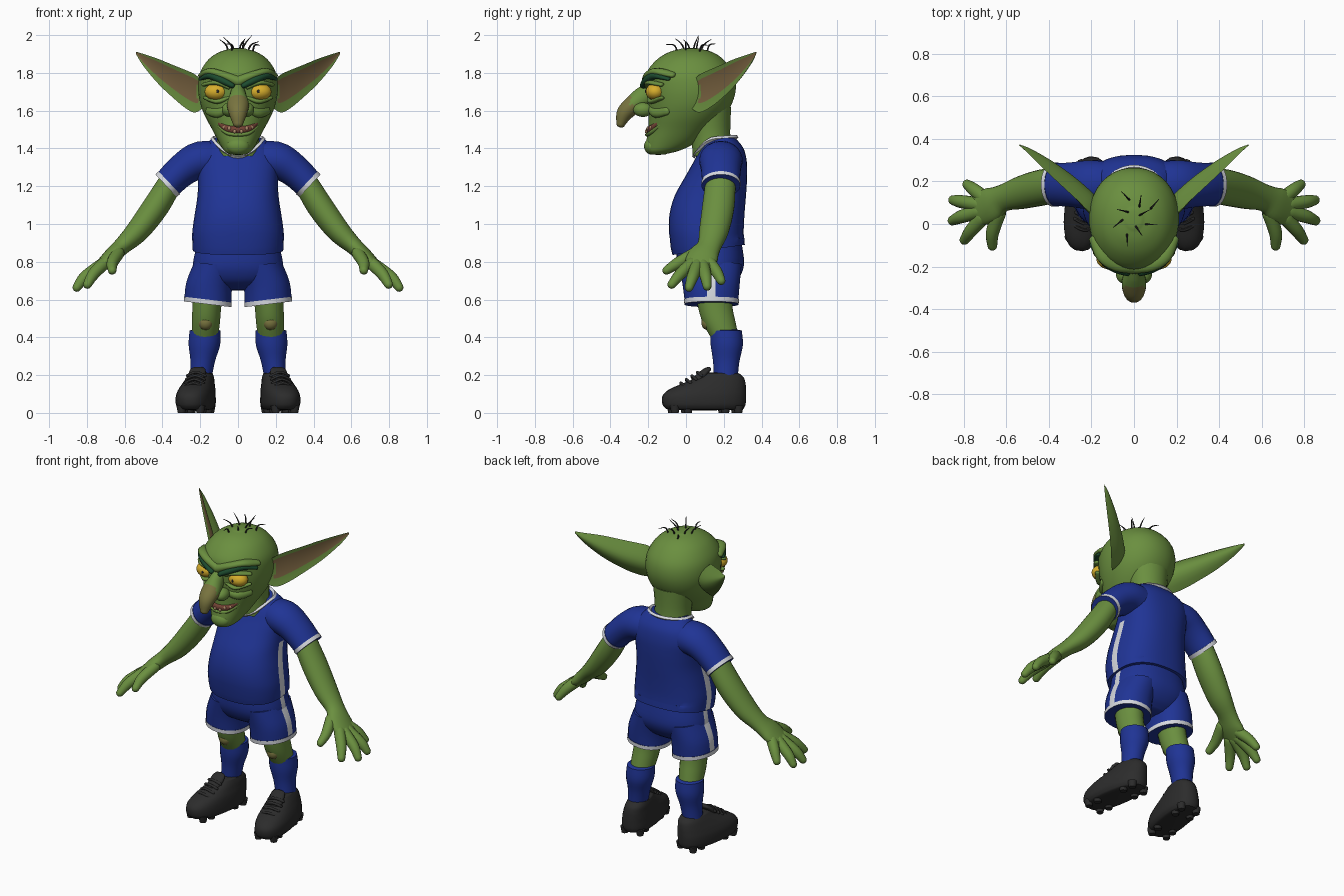
import bpy, bmesh, math, random
from mathutils import Vector, Matrix

if "Cube" in bpy.data.objects:
    bpy.data.objects.remove(bpy.data.objects["Cube"])
random.seed(4)
made = []


def material(name, *rgb):
    m = bpy.data.materials.new(name)
    m.use_nodes = True
    m.diffuse_color = (*rgb, 1)
    m.node_tree.nodes["Principled BSDF"].inputs["Base Color"].default_value = (*rgb, 1)
    return m


SKIN = material("green skin", .145, .275, .05)
OLIVE = material("olive skin", .19, .175, .05)
TAN = material("inner ear tan", .2, .13, .055)
BLUE = material("blue cloth", .014, .034, .3)
WHITE = material("white trim", .68, .7, .75)
BLACK = material("black", .025, .025, .025)
BROW = material("dark green brow", .012, .07, .028)
YELLOW = material("yellow eye", .68, .42, .025)
LIP = material("red brown lip", .17, .055, .035)
TOOTH = material("tooth", .42, .25, .14)


def finish(name, bm, mats, mirror):
    bmesh.ops.recalc_face_normals(bm, faces=bm.faces)
    me = bpy.data.meshes.new(name)
    bm.to_mesh(me)
    bm.free()
    for m in mats:
        me.materials.append(m)
    ob = bpy.data.objects.new(name, me)
    bpy.context.collection.objects.link(ob)
    if mirror:
        ob.modifiers.new("Mirror", 'MIRROR').use_mirror_merge = False
    made.append(ob)
    return ob


def skin(name, rings, mats, rule=None, mirror=False):
    """Join rings of points into a capped surface; rule picks a material."""
    bm = bmesh.new()
    vs = [[bm.verts.new(p) for p in r] for r in rings]
    n = len(vs[0])
    for i in range(len(vs) - 1):
        for j in range(n):
            k = (j + 1) % n
            f = bm.faces.new((vs[i][j], vs[i][k], vs[i + 1][k], vs[i + 1][j]))
            if rule:
                f.material_index = int(rule(j, f.calc_center_median()))
    bm.faces.new(vs[0])
    bm.faces.new(vs[-1])
    return finish(name, bm, mats, mirror)


def spline(pts, steps):
    """Smooth path through points of any dimension."""
    out = []
    for i in range(len(pts) - 1):
        a, b, c, d = (pts[max(i - 1, 0)], pts[i], pts[i + 1], pts[min(i + 2, len(pts) - 1)])
        for s in range(steps):
            t = s / steps
            out.append([.5 * (2 * q + (r - p) * t + (2 * p - 5 * q + 4 * r - w) * t * t
                              + (3 * q - p - 3 * r + w) * t ** 3) for p, q, r, w in zip(a, b, c, d)])
    return out + [list(pts[-1])]


def tube(name, pts, mats, flat=False, n=24, p=2, dome=0, rule=None, mirror=False, steps=4):
    """Elliptical loft through (x, y, z, radius_a, radius_b); flat keeps rings level."""
    path = spline(pts, steps)
    cs = [Vector(q[:3]) for q in path]
    ref = Vector((1, 0, 0)) if flat else Vector((0, 1, 0))
    rings = []

    def ring(c, t, ra, rb):
        a = (ref - t * ref.dot(t)).normalized()
        b = t.cross(a)
        r = []
        for j in range(n):
            w = (j - .5) * math.tau / n
            x, y = math.cos(w), math.sin(w)
            r.append(c + a * math.copysign(abs(x) ** (2 / p), x) * ra
                     + b * math.copysign(abs(y) ** (2 / p), y) * rb)
        return r

    for i, q in enumerate(path):
        t = (cs[min(i + 1, len(cs) - 1)] - cs[max(i - 1, 0)]).normalized()
        if flat:
            t = Vector((0, 0, math.copysign(1, t.z)))
        end = -1 if i == 0 else 1 if i == len(path) - 1 else 0
        caps = []
        if dome and end:
            for w in map(math.radians, (25, 50, 70, 85)):
                off = t * end * dome * min(q[3], q[4]) * math.sin(w)
                caps.append(ring(cs[i] + off, t, q[3] * math.cos(w), q[4] * math.cos(w)))
        main = [ring(cs[i], t, q[3], q[4])]
        rings += caps[::-1] + main if i == 0 else main + caps
    return skin(name, rings, mats, rule, mirror)


def levels(rows):
    """Rows of (z, half width, front y, back y, optional centre x) to loft points."""
    return [((r[4] if len(r) > 4 else 0), (r[2] + r[3]) / 2, r[0], r[1], (r[3] - r[2]) / 2) for r in rows]


def ball(name, c, r, mat, mirror=False):
    bm = bmesh.new()
    bmesh.ops.create_uvsphere(bm, u_segments=24, v_segments=14, radius=1,
                              matrix=Matrix.Translation(c) @ Matrix.Diagonal((*r, 1)))
    return finish(name, bm, [mat], mirror)


def band(j, c):
    return True


# Head and neck
tube("head", levels([(1.372, .05, -.195, -.1), (1.39, .075, -.212, -.03), (1.43, .1, -.212, .05),
     (1.5, .137, -.2, .13), (1.57, .175, -.2, .2), (1.64, .201, -.205, .245), (1.72, .212, -.212, .265),
     (1.8, .202, -.21, .252), (1.87, .158, -.155, .2), (1.91, .1, -.09, .14), (1.926, .045, -.03, .08)]),
     [SKIN], flat=True, n=36, p=2.1, dome=.12)
tube("neck", [(0, .14, 1.36, .12, .105), (0, .13, 1.48, .112, .105), (0, .12, 1.62, .13, .12)],
     [SKIN], flat=True)
ball("chin", (0, -.18, 1.412), (.062, .042, .045), SKIN)
tube("cheek_fold", [(.05, -.193, 1.612, .014, .016), (.105, -.16, 1.588, .022, .026),
     (.15, -.1, 1.605, .02, .03)], [SKIN], dome=1, n=16, mirror=True)

# Nose
tube("nose", [(0, -.18, 1.73, .035, .03), (0, -.225, 1.675, .055, .045), (0, -.28, 1.632, .05, .058),
     (0, -.325, 1.585, .044, .048), (0, -.346, 1.53, .024, .027)], [SKIN, OLIVE],
     dome=.8, rule=lambda j, c: c.y < -.295 or (c.y < -.25 and c.z < 1.63))
ball("nostril", (.048, -.228, 1.605), (.038, .052, .038), SKIN, True)

# Eyes, brow ridge and brows
ball("eyeball", (.115, -.163, 1.70), (.062, .05, .045), YELLOW, True)
ball("pupil", (.108, -.213, 1.702), (.007, .004, .009), BLACK, True)
tube("upper_eyelid", [(.05, -.2, 1.722, .016, .01), (.115, -.192, 1.748, .024, .012),
     (.18, -.13, 1.738, .016, .01)], [SKIN], dome=1, n=14, mirror=True)
tube("lower_eyelid", [(.05, -.19, 1.67, .014, .01), (.11, -.184, 1.648, .018, .012),
     (.175, -.127, 1.668, .014, .01)], [SKIN], dome=1, n=14, mirror=True)
tube("brow_ridge", [(0, -.2, 1.755, .035, .03), (.085, -.19, 1.789, .032, .022),
     (.15, -.148, 1.806, .03, .02), (.193, -.07, 1.79, .02, .014)], [SKIN], dome=1, n=16, mirror=True)
tube("eyebrow", [(.03, -.225, 1.732, .02, .014), (.09, -.206, 1.763, .022, .02),
     (.15, -.164, 1.785, .02, .018), (.198, -.092, 1.768, .014, .008)], [BROW], dome=1, n=16, mirror=True)

# Mouth and teeth
tube("mouth", [(0, -.198, 1.497, .015, .02), (.06, -.182, 1.507, .015, .018),
     (.118, -.12, 1.553, .012, .008)], [LIP], dome=.5, n=12, mirror=True)
for x, y, z in ((.018, -.211, 1.49), (.046, -.202, 1.506), (.073, -.184, 1.512)):
    ball("tooth", (x, y, z), (.009, .007, .01), TOOTH, True)
tube("lower_lip", [(0, -.203, 1.472, .014, .01), (.06, -.186, 1.482, .014, .01),
     (.115, -.125, 1.528, .01, .006)], [SKIN], dome=.5, n=12, mirror=True)

# Ears: cupped blades running from upper edge to lower edge
blades = spline([(.18, .03, 1.75, .19, .03, 1.61), (.225, .07, 1.79, .23, .07, 1.59),
                 (.27, .115, 1.812, .28, .125, 1.615), (.34, .18, 1.84, .34, .19, 1.665),
                 (.42, .255, 1.873, .42, .265, 1.74), (.5, .335, 1.9, .5, .335, 1.835),
                 (.54, .37, 1.912, .54, .37, 1.9)], 4)
inner = Vector((.7, -.7, 0))
ear_rings = []
for q in blades:
    up, low = Vector(q[:3]), Vector(q[3:])
    h = (up - low).length
    span = [(s / 4, .06) for s in range(-4, 5)] + [(s / 4, .38) for s in range(3, -4, -1)]
    ear_rings.append([(up + low) / 2 + (up - low) * s / 2 - inner * h * d * (1 - s * s) for s, d in span])
skin("ear", ear_rings, [SKIN, TAN], lambda j, c: 1 < j < 7 and c.x > .215, True)

# Hair wisps
for k in range(9):
    w = k * 2.4
    r = .015 + .008 * k
    x, y = r * math.cos(w), .035 + r * 1.2 * math.sin(w)
    dx, dy = .065 * math.cos(w + .5), .065 * math.sin(w + .5)
    top = 1.997 - .005 * k - random.uniform(0, .015) * (k > 0)
    tube("hair_wisp", [(x, y, 1.885, .005, .005), (x + dx * .3, y + dy * .3, 1.945, .0045, .0045),
         (x + dx, y + dy, top, .0012, .0012)], [BLACK], n=6)

# Jersey
jersey = tube("jersey", levels([(.86, .24, -.072, .312), (.95, .243, -.09, .306), (1.05, .23, -.088, .31),
              (1.15, .215, -.06, .318), (1.25, .212, -.005, .324), (1.33, .215, .04, .322),
              (1.40, .19, .075, .305), (1.455, .135, .12, .262)]), [BLUE, WHITE], flat=True, n=40, p=2.4,
              rule=lambda j, c: j in (0, 20) and c.z < 1.2)
for v in jersey.data.vertices:
    if v.co.z < .9:
        v.co.z += .14 * (v.co.y - .1)
tube("sleeve", [(.08, .19, 1.33, .1, .1), (.2, .185, 1.338, .115, .1), (.295, .185, 1.285, .105, .088),
     (.374, .185, 1.21, .1, .08)], [BLUE], mirror=True)
tube("sleeve_trim", [(.364, .185, 1.219, .104, .084), (.381, .185, 1.203, .103, .083)], [BLUE, WHITE],
     mirror=True, steps=1, rule=band)

# Collar dipping toward the chest
collar_rings = []
for i in range(33):
    out = Vector((math.cos(math.tau * i / 32), math.sin(math.tau * i / 32), 0))
    c = Vector((.134 * out.x, .155 + .112 * out.y, 1.452 + .008 * out.y - .085 * max(0, -out.y) ** 2))
    up = Vector((0, 0, .012))
    collar_rings.append([c + d for d in (out * .011, up, -out * .011, -up)])
skin("collar", collar_rings, [WHITE])

# Shorts, hems rising toward the outside
tube("shorts_seat", levels([(.66, .13, .06, .22), (.69, .19, .0, .26), (.74, .235, -.035, .295),
     (.8, .238, -.05, .308), (.9, .215, -.05, .295)]), [BLUE, WHITE], flat=True, n=40, p=2.3, dome=.15,
     rule=lambda j, c: j in (0, 20) and c.z > .72)
legs = [tube("shorts_leg", [(.16, .135, .585, .125, .142), (.152, .133, .68, .122, .152),
             (.12, .13, .79, .112, .165)], [BLUE, WHITE], flat=True, p=2.2,
             rule=lambda j, c: j == 0, mirror=True),
        tube("shorts_trim", [(.161, .135, .575, .127, .145), (.16, .135, .6, .127, .146)], [BLUE, WHITE],
             flat=True, p=2.2, mirror=True, steps=1, rule=band)]
for ob in legs:
    for v in ob.data.vertices:
        v.co.z += .12 * (v.co.x - .16)

# Arms and hands
tube("arm", [(.34, .185, 1.25, .078, .062), (.43, .172, 1.10, .085, .07), (.53, .148, .965, .078, .062),
     (.615, .122, .882, .064, .046), (.67, .09, .83, .083, .042), (.73, .07, .777, .08, .03)],
     [SKIN], mirror=True, dome=.8)
fingers = {"thumb": ((.635, .05, .845), (.665, -.04, .795), (.666, -.102, .755)),
           "index_finger": ((.71, .03, .79), (.765, -.03, .735), (.797, -.075, .68)),
           "middle_finger": ((.72, .06, .785), (.81, .035, .72), (.853, .016, .664)),
           "ring_finger": ((.72, .09, .785), (.81, .105, .72), (.85, .112, .67)),
           "little_finger": ((.70, .12, .80), (.75, .16, .75), (.784, .186, .7))}
for name, joints in fingers.items():
    tube(name, [(*j, r, r) for j, r in zip(joints, (.034, .031, .023))], [SKIN], dome=1, n=14, mirror=True)

# Legs and socks
tube("leg", [(.155, .14, .68, .085, .1), (.165, .155, .56, .077, .092), (.17, .175, .48, .075, .088),
     (.175, .205, .40, .07, .075)], [SKIN], flat=True, mirror=True)
ball("kneecap", (.172, .117, .478), (.04, .036, .04), OLIVE, True)
tube("sock", [(.175, .212, .435, .082, .084), (.178, .216, .36, .084, .086), (.187, .213, .27, .065, .07),
     (.2, .21, .16, .057, .062)], [BLUE], flat=True, mirror=True, dome=.1)

# Boots with tongue, laces and studs, toes turned outward
boot = [tube("boot", levels([(.022, .085, -.11, .305, .218), (.045, .097, -.128, .315, .218),
        (.09, .097, -.128, .318, .218), (.125, .09, -.09, .318, .215), (.155, .08, -.02, .316, .212),
        (.185, .07, .05, .308, .208), (.208, .06, .09, .285, .205)]), [BLACK], flat=True, p=2.4,
        mirror=True, dome=.1),
        tube("boot_tongue", [(.212, .06, .17, .03, .045), (.21, .1, .215, .02, .045),
             (.21, .12, .232, .012, .038)], [BLACK], mirror=True, dome=1)]
for i in range(4):
    y, z = -.03 + .03 * i, .152 + .019 * i
    boot.append(tube("boot_lace", [(.165, y + .015, z - .012, .008, .008), (.212, y, z + .006, .008, .008),
                     (.26, y + .015, z - .012, .008, .008)], [BLACK], n=8, dome=1, mirror=True))
for y in (-.07, .0, .2, .27):
    for x in (.168, .268):
        boot.append(tube("boot_stud", [(x, y, 0, .02, .02), (x, y, .04, .028, .028)], [BLACK],
                    flat=True, n=12, steps=1, mirror=True))
pivot = Matrix.Translation((.21, .13, 0))
for ob in boot:
    ob.data.transform(pivot @ Matrix.Rotation(math.radians(9), 4, 'Z') @ pivot.inverted())

# Smooth shading with crisp cloth edges
bpy.ops.object.select_all(action='DESELECT')
for ob in made:
    ob.select_set(True)
bpy.context.view_layer.objects.active = made[0]
bpy.ops.object.shade_smooth_by_angle(angle=math.radians(45))
